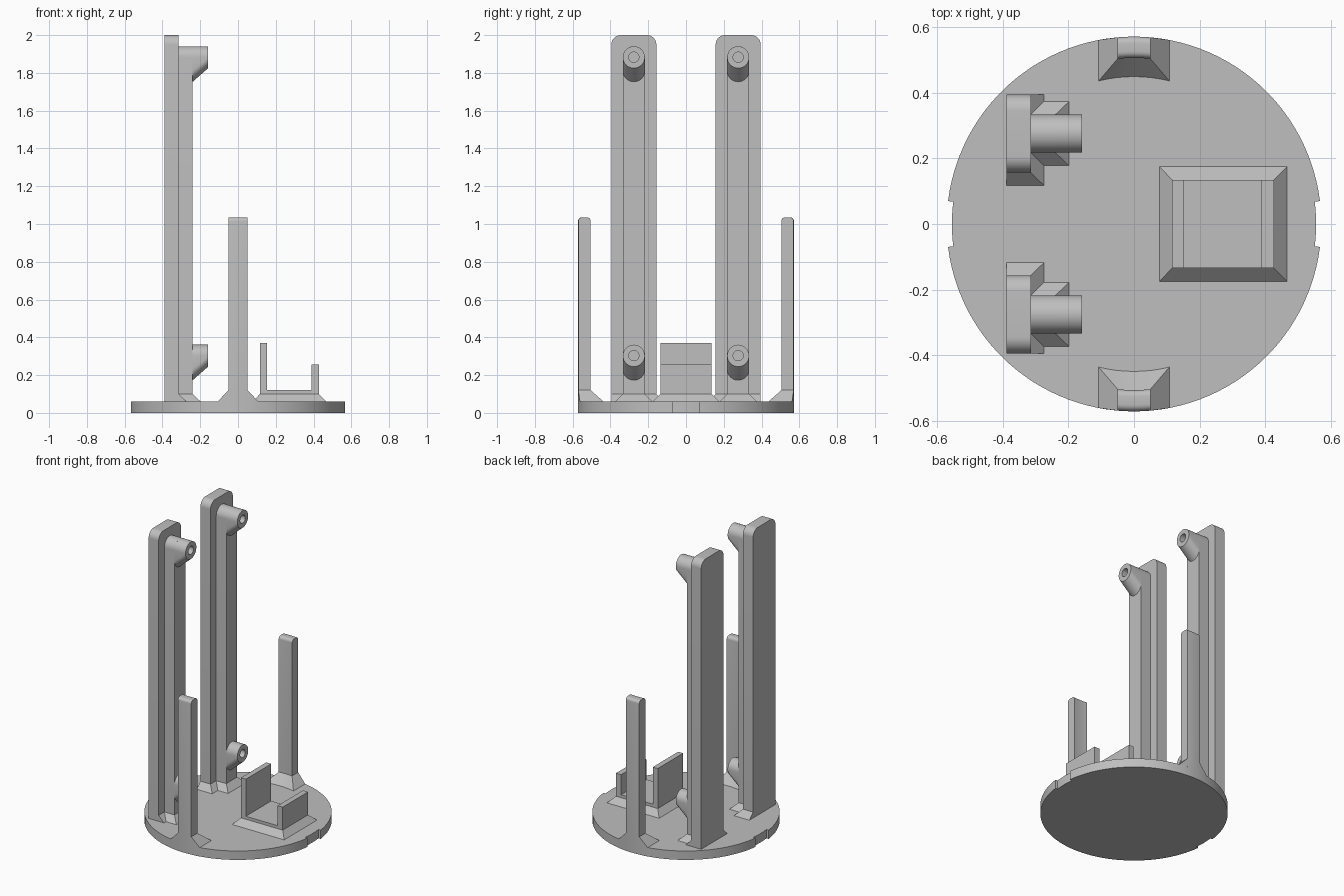
import bpy, bmesh
from math import sin, cos, pi, asin, sqrt, radians

if "Cube" in bpy.data.objects:
    bpy.data.objects.remove(bpy.data.objects["Cube"], do_unlink=True)

GREY = (0.52, 0.52, 0.52, 1)
mat = bpy.data.materials.new("plain grey")
mat.use_nodes = True
mat.diffuse_color = GREY
mat.node_tree.nodes["Principled BSDF"].inputs["Base Color"].default_value = GREY

BASE_R, BASE_TOP = 0.572, 0.06


def finish(name, bm):
    bmesh.ops.remove_doubles(bm, verts=bm.verts, dist=1e-5)
    bmesh.ops.recalc_face_normals(bm, faces=bm.faces)
    mesh = bpy.data.meshes.new(name)
    bm.to_mesh(mesh)
    bm.free()
    mesh.materials.append(mat)
    obj = bpy.data.objects.new(name, mesh)
    bpy.context.collection.objects.link(obj)
    bpy.ops.object.select_all(action='DESELECT')
    obj.select_set(True)
    bpy.context.view_layer.objects.active = obj
    bpy.ops.object.shade_smooth_by_angle(angle=radians(30))
    return obj


def loft(name, rings):
    """Skin equal-length rings of points and cap both ends."""
    bm = bmesh.new()
    loops = [[bm.verts.new(p) for p in ring] for ring in rings]
    for a, b in zip(loops, loops[1:]):
        for i in range(len(a)):
            j = (i + 1) % len(a)
            bm.faces.new((a[i], a[j], b[j], b[i]))
    bm.faces.new(loops[0][::-1])
    bm.faces.new(loops[-1])
    return finish(name, bm)


def rect(x0, x1, y0, y1, z):
    return [(x0, y0, z), (x1, y0, z), (x1, y1, z), (x0, y1, z)]


def block(name, x0, x1, y0, y1, z0, z1):
    return loft(name, [rect(x0, x1, y0, y1, z0), rect(x0, x1, y0, y1, z1)])


def arc(cx, cy, r, a0, a1, n):
    return [(cx + r * cos(a0 + (a1 - a0) * i / n),
             cy + r * sin(a0 + (a1 - a0) * i / n)) for i in range(n + 1)]


def round_top_slab(name, x0, x1, y, half, z0, z1, r):
    """Upright slab with rounded top corners, extruded along x."""
    prof = [(y - half, z0), (y + half, z0)]
    prof += arc(y + half - r, z1 - r, r, 0, pi / 2, 12)
    prof += arc(y - half + r, z1 - r, r, pi / 2, pi, 12)
    return loft(name, [[(x, a, b) for a, b in prof] for x in (x0, x1)])


# Round base with a shallow notch on each side
notch = asin(0.07 / BASE_R)
outline = []
for start in (0, pi):
    outline += arc(0, 0, BASE_R - 0.016, start - notch, start + notch, 6)
    outline += arc(0, 0, BASE_R, start + notch, start + pi - notch, 56)
loft("base_disc", [[(x, y, z) for x, y in outline] for z in (0, BASE_TOP)])


def boss(name, y, z):
    """Screw boss with a sloping underside and a blind hole."""
    def ring(x, r, drop=0):
        top = arc(y, z, r, 0, pi, 16)
        low = arc(y, z - drop, r, pi, 2 * pi, 16)
        return [(x, a, b) for a, b in top + low]
    return loft(name, [ring(-0.24, 0.058, 0.072), ring(-0.158, 0.058),
                       ring(-0.158, 0.027), ring(-0.235, 0.027)])


def post_ring(half, inner, outer, z):
    """Strip of the rim between two radii, cut at x = +-half."""
    xs = [half * (i / 4 - 1) for i in range(9)]
    pts = [(x, sqrt(outer ** 2 - x * x), z) for x in xs]
    return pts + [(x, sqrt(inner ** 2 - x * x), z) for x in reversed(xs)]


for side, s in (("front", -1), ("back", 1)):
    # Tall T-section mast: plate, rib, flared feet and two bosses
    yc = s * 0.276
    round_top_slab(side + "_mast_plate", -0.39, -0.315, yc, 0.119, BASE_TOP, 2.0, 0.05)
    round_top_slab(side + "_mast_rib", -0.315, -0.24, yc, 0.058, BASE_TOP, 1.941, 0.0579)
    ya, yb, yo = sorted((s * 0.118, s * 0.395)), sorted((s * 0.157, s * 0.395)), 0.098
    loft(side + "_mast_plate_foot", [rect(-0.39, -0.275, *ya, BASE_TOP),
                                     rect(-0.39, -0.315, *yb, 0.1)])
    loft(side + "_mast_rib_foot", [rect(-0.35, -0.198, yc - yo, yc + yo, BASE_TOP),
                                   rect(-0.35, -0.24, yc - 0.058, yc + 0.058, 0.1)])
    boss(side + "_upper_boss", yc, 1.883)
    boss(side + "_lower_boss", yc, 0.303)

    # Short rim post with flared foot and rounded top
    top, r = 1.035, 0.02
    rings = [post_ring(0.108, 0.45, BASE_R, BASE_TOP), post_ring(0.05, 0.507, BASE_R, 0.12)]
    for i in range(7):
        t = i / 6 * pi / 2
        inset = r * (1 - cos(t))
        rings.append(post_ring(0.05, 0.507 + inset, BASE_R - inset, top - r + r * sin(t)))
    loft(side + "_rim_post", [[(x, s * y, z) for x, y, z in ring] for ring in rings])

# Cradle: flared foot, floor and two unequal walls
loft("cradle_foot", [rect(0.078, 0.467, -0.175, 0.175, BASE_TOP),
                     rect(0.116, 0.428, -0.135, 0.135, 0.1)])
block("cradle_floor", 0.116, 0.428, -0.135, 0.135, 0.1, 0.12)
block("cradle_tall_wall", 0.116, 0.153, -0.135, 0.135, 0.12, 0.37)
block("cradle_short_wall", 0.39, 0.428, -0.135, 0.135, 0.12, 0.255)
